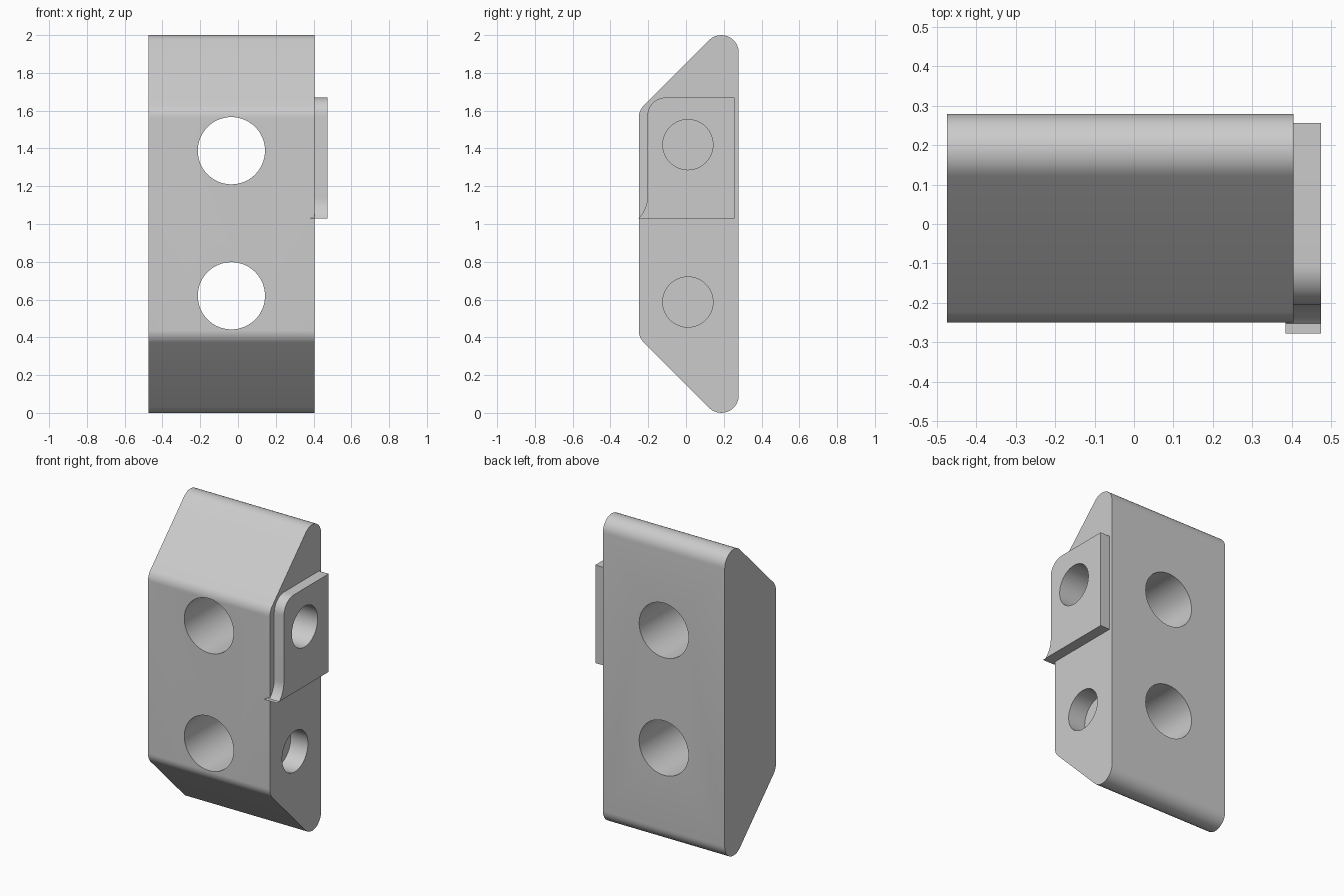
import bpy
import math
from math import cos, sin, radians
from mathutils import Vector

cube = bpy.data.objects.get("Cube")
if cube:
    bpy.data.objects.remove(cube, do_unlink=True)

grey = bpy.data.materials.new("light_grey")
grey.use_nodes = True
grey.diffuse_color = (0.6, 0.6, 0.6, 1)
grey.node_tree.nodes["Principled BSDF"].inputs["Base Color"].default_value = (0.6, 0.6, 0.6, 1)


def arc(cy, cz, r, start, end, steps=12):
    """Points of an arc in the y-z plane, angles in degrees."""
    angles = [radians(start + (end - start) * i / steps) for i in range(steps + 1)]
    return [(cy + r * cos(a), cz + r * sin(a)) for a in angles]


def extrude_x(name, profile, x0, x1):
    """Solid with a y-z profile, running from x0 to x1."""
    n = len(profile)
    verts = [(x, y, z) for x in (x0, x1) for y, z in profile]
    faces = [tuple(reversed(range(n))), tuple(range(n, 2 * n))]
    faces += [(i, (i + 1) % n, n + (i + 1) % n, n + i) for i in range(n)]
    mesh = bpy.data.meshes.new(name)
    mesh.from_pydata(verts, [], faces)
    mesh.materials.append(grey)
    obj = bpy.data.objects.new(name, mesh)
    bpy.context.collection.objects.link(obj)
    return obj


def drill(obj, centre, radius, length, axis):
    """Cut a round hole centred on a point, along an axis."""
    bpy.ops.mesh.primitive_cylinder_add(vertices=64, radius=radius, depth=length, location=centre)
    cutter = bpy.context.object
    cutter.rotation_euler = Vector(axis).to_track_quat("Z", "Y").to_euler()
    cutter.hide_render = True
    cutter.data.materials.append(grey)
    mod = obj.modifiers.new("hole", "BOOLEAN")
    mod.operation = "DIFFERENCE"
    mod.solver = "EXACT"
    mod.object = cutter
    bpy.context.view_layer.objects.active = obj
    bpy.ops.object.modifier_apply(modifier=mod.name)
    bpy.data.objects.remove(cutter, do_unlink=True)


# Body: wedge-ended block with rounded edges, symmetric about z = 1
upper = arc(0.187, 1.908, 0.092, 0, 135) + arc(-0.16, 1.563, 0.09, 135, 180)
lower = [(y, 2 - z) for y, z in reversed(upper)]
body = extrude_x("body", upper + lower, -0.475, 0.405)

# Side plate: rounded top front corner and a flared lip at the bottom
plate_profile = [(0.257, 1.03), (0.257, 1.67)]
plate_profile += arc(-0.105, 1.57, 0.1, 90, 180)
plate_profile += arc(-0.355, 1.14, 0.15, 0, -47)
plate_profile += [(-0.278, 1.03)]
plate = extrude_x("side_plate", plate_profile, 0.385, 0.475)

# Through holes from front to back
for z in (0.62, 1.388):
    drill(body, (-0.035, 0, z), 0.178, 1, (0, 1, 0))

# Blind side holes, the upper one passing through the plate
for z in (0.587, 1.42):
    drill(body, (0.53, 0.01, z), 0.133, 0.5, (1, 0, 0))
drill(plate, (0.53, 0.01, 1.42), 0.133, 0.5, (1, 0, 0))

for obj in (body, plate):
    bpy.ops.object.select_all(action="DESELECT")
    obj.select_set(True)
    bpy.context.view_layer.objects.active = obj
    bpy.ops.object.shade_smooth_by_angle(angle=radians(30))
